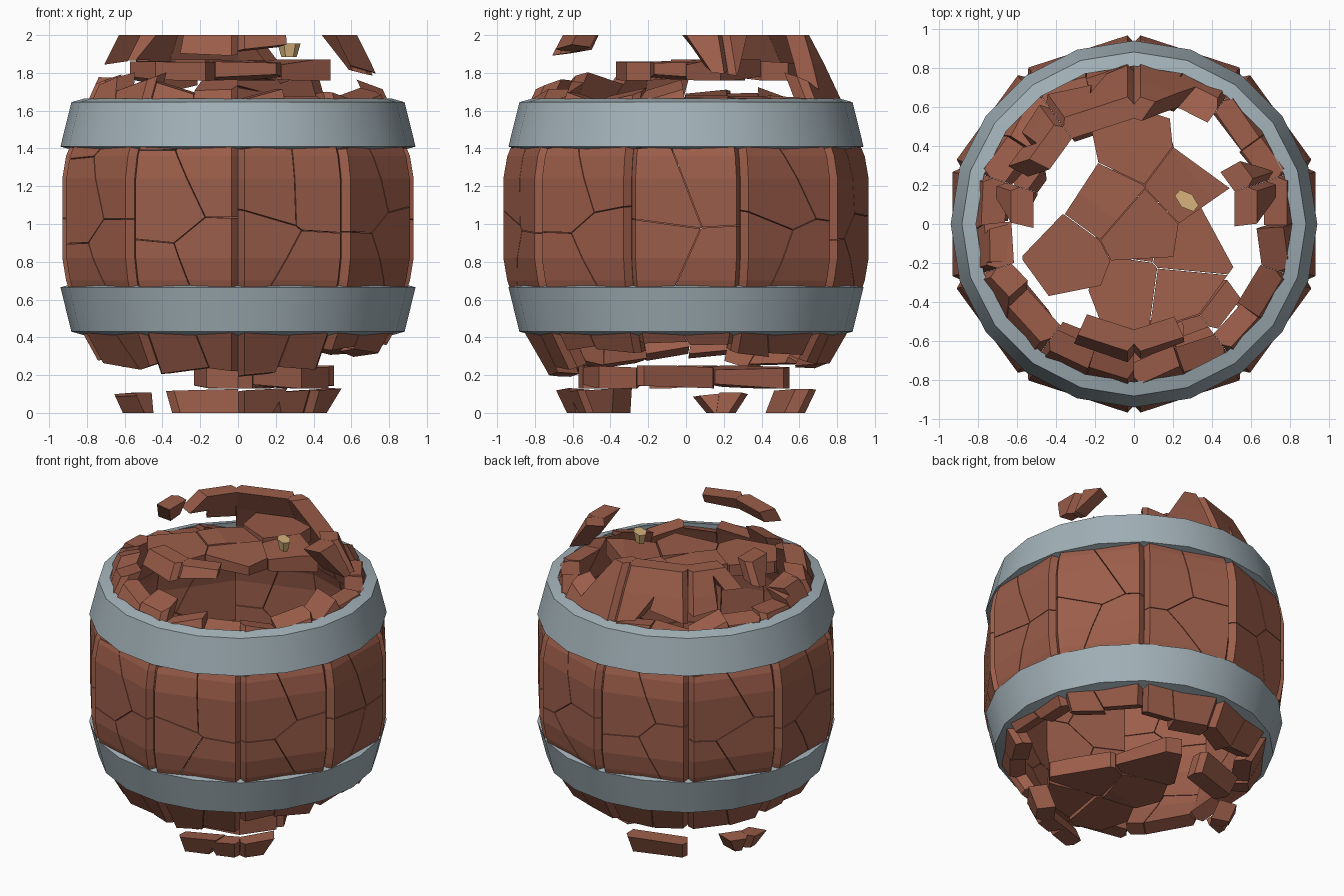
import bpy, bmesh, random
from math import tan, cos, sin, pi, radians
from mathutils import Vector, Matrix

if "Cube" in bpy.data.objects:
    bpy.data.objects.remove(bpy.data.objects["Cube"])

random.seed(7)
uni = random.uniform
GAP = 0.002
T18 = tan(pi / 10)


def material(name, rgb):
    m = bpy.data.materials.new(name)
    m.diffuse_color = (*rgb, 1)
    m.use_nodes = True
    m.node_tree.nodes["Principled BSDF"].inputs["Base Color"].default_value = m.diffuse_color
    return m


WOOD = material("wood", (0.33, 0.11, 0.068))
IRON = material("iron", (0.36, 0.44, 0.48))
TAN = material("bare_wood", (0.68, 0.45, 0.20))


def make_object(name, bm, mat):
    bmesh.ops.recalc_face_normals(bm, faces=bm.faces[:])
    mesh = bpy.data.meshes.new(name)
    bm.to_mesh(mesh)
    bm.free()
    mesh.materials.append(mat)
    ob = bpy.data.objects.new(name, mesh)
    bpy.context.collection.objects.link(ob)
    return ob


def add_to(target, bm, matrix=Matrix()):
    """Move a finished shard into a collecting bmesh."""
    bm.transform(matrix)
    tmp = bpy.data.meshes.new("tmp")
    bm.to_mesh(tmp)
    target.from_mesh(tmp)
    bm.free()
    bpy.data.meshes.remove(tmp)


def loft(sections, closed=False):
    """Skin a list of equal-length point loops."""
    bm = bmesh.new()
    rings = [[bm.verts.new(p) for p in s] for s in sections]
    n = len(rings[0])
    pairs = list(zip(rings, rings[1:])) + ([(rings[-1], rings[0])] if closed else [])
    for a, b in pairs:
        for i in range(n):
            j = (i + 1) % n
            bm.faces.new((a[i], a[j], b[j], b[i]))
    if not closed:
        bm.faces.new(rings[0])
        bm.faces.new(rings[-1])
    return bm


def cut(bm, co, no):
    """Remove everything on the +no side and cap the cut."""
    bmesh.ops.bisect_plane(bm, geom=bm.verts[:] + bm.edges[:] + bm.faces[:], dist=1e-5,
                           plane_co=Vector(co), plane_no=Vector(no).normalized(), clear_outer=True)
    edges = [e for e in bm.edges if e.is_boundary]
    if edges:
        bmesh.ops.holes_fill(bm, edges=edges, sides=0)


def voronoi_cut(bm, seeds, i):
    for j, s in enumerate(seeds):
        if j != i:
            d = (s - seeds[i]).normalized()
            cut(bm, (s + seeds[i]) / 2 - d * GAP, d)


# Whole stave: flat plank with chamfered long edges, pointing along +x
PROFILE = [(0, .61), (.22, .71), (.42, .82), (.7, .91), (.82, .93), (1.24, .93),
           (1.36, .91), (1.66, .79), (1.85, .705), (2, .63)]


def stave():
    secs = []
    for z, a in PROFILE:
        o, g, i = a * T18 - .035, (a - .045) * T18 - .0005, (a - .115) * T18 - .0005
        secs.append([(a, -o, z), (a, o, z), (a - .045, g, z), (a - .115, i, z),
                     (a - .115, -i, z), (a - .045, -g, z)])
    return loft(secs)


# Ten cracked staves with jagged ends, starting at +x and going round
LOW = [.38, .31, .28, .23, .25, .30, .23, .24, .22, .34]
TOP = [1.68, 1.67, 1.72, 1.66, 1.68, 1.70, 1.73, 1.69, 1.67, 1.68]
for k in range(10):
    out = bmesh.new()
    s = random.choice((-1, 1))
    spots = [(-.13, .35), (.13, .4), (-.15 * s, .82), (.11 * s, .72), (-.1, 1.2),
             (.14, 1.28), (-.13, 1.62), (.12, 1.66)]
    seeds = [Vector((.9, y + uni(-.05, .05), z + uni(-.07, .07))) for y, z in spots]
    for i, sd in enumerate(seeds):
        bm = stave()
        cut(bm, (.75, sd.y, LOW[k] + uni(-.02, .03)), (uni(-.4, .1), uni(-.25, .25), -1))
        cut(bm, (.75, sd.y, TOP[k] + uni(-.03, .04)), (uni(-.1, .4), uni(-.3, .3), 1))
        voronoi_cut(bm, seeds, i)
        add_to(out, bm, Matrix.Rotation(k * pi / 5, 4, 'Z'))
    make_object(f"stave_{k + 1}", out, WOOD)


# Loose rim shards: stave angle, sideways range, height range
def rim(name, rows):
    out = bmesh.new()
    for ang, y0, y1, z0, z1 in rows:
        bm = stave()
        ym, zm = (y0 + y1) / 2, (z0 + z1) / 2
        if z0 > 0:
            cut(bm, (.65, ym, z0), (uni(-.3, .3), uni(-.25, .25), -1))
        if z1 < 2:
            cut(bm, (.65, ym, z1), (uni(-.1, .1), uni(-.12, .12), 1))
        if y0 > -.3:
            cut(bm, (.65, y0, zm), (uni(-.4, .4), -1, uni(-.7, .7)))
        if y1 < .3:
            cut(bm, (.65, y1, zm), (uni(-.4, .4), 1, uni(-.7, .7)))
        add_to(out, bm, Matrix.Rotation(radians(ang), 4, 'Z'))
    make_object(name, out, WOOD)


rim("top_rim_shards", [
    (72, .02, .3, 1.72, 2), (108, -.3, .02, 1.67, 2), (108, .025, .3, 1.70, 2),
    (144, -.3, -.03, 1.78, 2), (144, -.025, .09, 1.87, 2), (180, -.3, -.06, 1.86, 2),
    (180, .02, .2, 1.66, 1.77), (0, .06, .3, 1.82, 2), (36, -.3, -.12, 1.80, 2),
    (252, -.1, .3, 1.90, 2), (288, -.3, .06, 1.93, 2)])
rim("bottom_rim_shards", [
    (288, -.3, .02, 0, .12), (288, .025, .3, 0, .12), (324, -.3, -.02, 0, .12),
    (108, -.3, .3, 0, .12), (144, .1, .3, 0, .10), (180, -.3, -.06, 0, .10)])


# Broken lids: ten-sided discs split into shards, only some kept
def lid(name, r, z0, z1, keep, drop):
    out = bmesh.new()
    seeds = [Vector((x, y, (z0 + z1) / 2)) for x, y in keep + drop]
    for i in range(len(keep)):
        secs = [[(r * cos(a), r * sin(a), z) for a in [(j + .5) * pi / 5 for j in range(10)]]
                for z in (z0, z1)]
        bm = loft(secs)
        voronoi_cut(bm, seeds, i)
        c = seeds[i]
        cut(bm, (c.x, c.y, z1 - .01), (uni(-.12, .12), uni(-.12, .12), 1))
        cut(bm, (c.x, c.y, z0 + .01), (uni(-.12, .12), uni(-.12, .12), -1))
        add_to(out, bm)
    make_object(name, out, WOOD)


lid("top_lid_shards", .6, 1.76, 1.87,
    [(.03, .0), (0, .38), (.24, .2), (-.36, -.2), (-.12, .13)],
    [(-.38, .3), (.4, .42), (-.3, -.5), (.05, -.36), (.42, -.06), (.42, -.3), (-.62, .05)])
lid("bottom_lid_shards", .57, .13, .25,
    [(0, .0), (-.05, -.36), (.25, -.4), (.28, -.08), (.08, .27)],
    [(-.36, .18), (.38, .36), (-.2, .45), (.52, .05), (-.6, -.1), (-.36, -.2), (-.36, -.48)])

# Two iron hoops, the lower one flipped
HOOP = [(.85, 1.385), (.94, 1.41), (.882, 1.645), (.81, 1.665)]
for name, flip in (("upper_hoop", False), ("lower_hoop", True)):
    secs = [[(r * cos(a), r * sin(a), 2.075 - z if flip else z) for r, z in HOOP]
            for a in [i * pi / 10 for i in range(20)]]
    ob = make_object(name, loft(secs, closed=True), IRON)
    bpy.ops.object.select_all(action='DESELECT')
    ob.select_set(True)
    bpy.context.view_layer.objects.active = ob
    bpy.ops.object.shade_smooth_by_angle(angle=radians(30))

# Small pale splinter lying on the lid
bm = bmesh.new()
bmesh.ops.create_cone(bm, cap_ends=True, segments=6, radius1=.04, radius2=.06, depth=.07)
bm.transform(Matrix.Translation((.27, .12, 1.92)) @ Matrix.Rotation(-.7, 4, 'Z')
             @ Matrix.Diagonal((1.2, .7, 1, 1)))
make_object("pale_splinter", bm, TAN)
